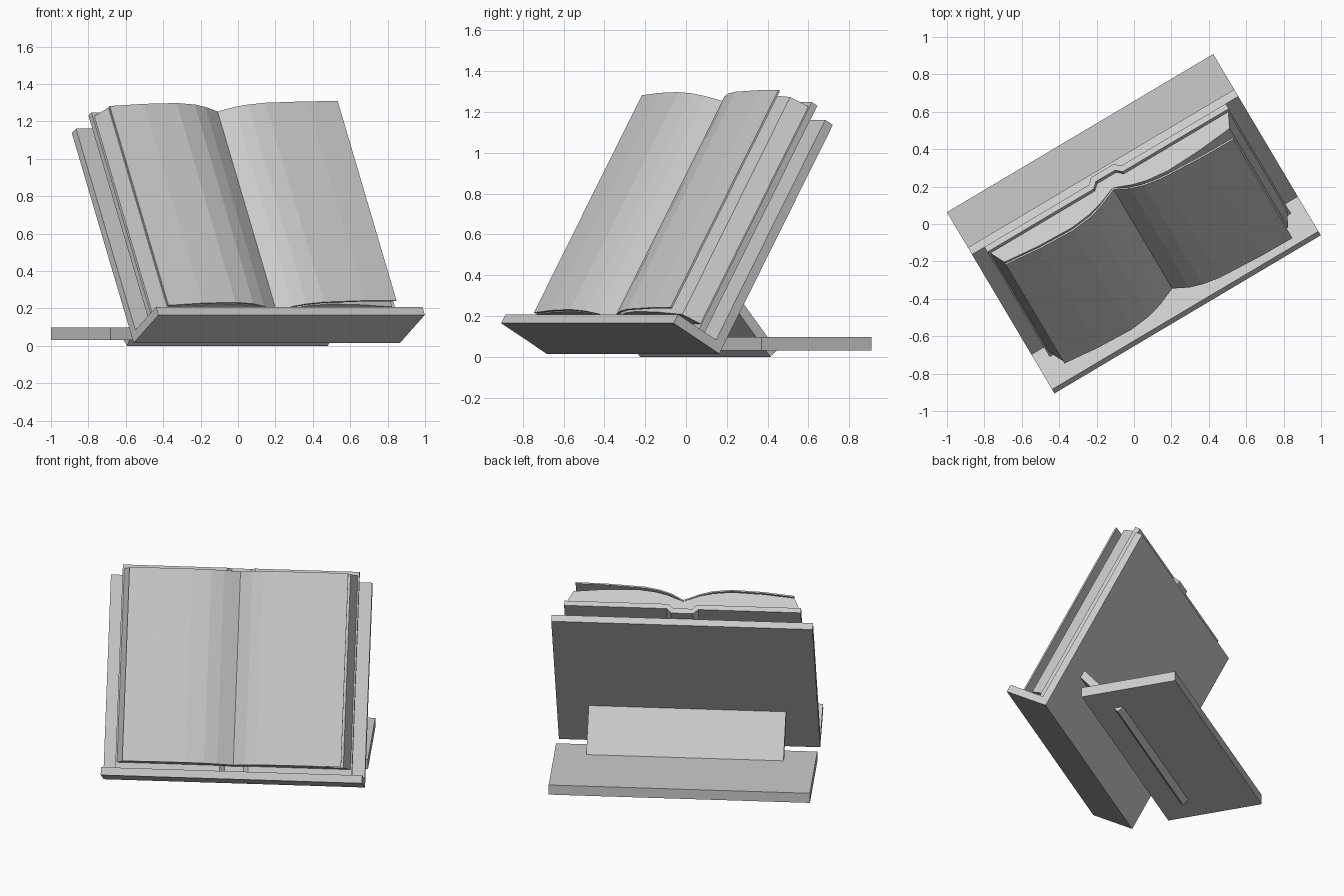
import bpy, bmesh, math
from mathutils import Matrix, Vector

if "Cube" in bpy.data.objects:
    bpy.data.objects.remove(bpy.data.objects["Cube"])

TURN = Matrix.Rotation(math.radians(30.7), 4, 'Z')
CORNER = Vector((0, -0.302, 0.015))     # lower back edge of the tilted stand
# Tilted frame: x = width, y = up the panel, z = out of the panel
C, S = math.cos(math.radians(60)), math.sin(math.radians(60))
TILT = TURN @ Matrix(((1, 0, 0, 0),
                      (0, C, -S, CORNER.y),
                      (0, S, C, CORNER.z),
                      (0, 0, 0, 1)))


def prism(name, pts, vec, matrix):
    """Close a planar profile and extrude it along vec."""
    bm = bmesh.new()
    face = bm.faces.new([bm.verts.new(p) for p in pts])
    res = bmesh.ops.extrude_face_region(bm, geom=[face], use_keep_orig=True)
    verts = [g for g in res['geom'] if isinstance(g, bmesh.types.BMVert)]
    bmesh.ops.translate(bm, verts=verts, vec=vec)
    bmesh.ops.recalc_face_normals(bm, faces=bm.faces)
    bm.transform(matrix)
    mesh = bpy.data.meshes.new(name)
    bm.to_mesh(mesh)
    bm.free()
    ob = bpy.data.objects.new(name, mesh)
    bpy.context.collection.objects.link(ob)
    return ob


def across(name, pts, half, matrix):
    """Side profile (y, z) extruded across the width."""
    return prism(name, [(-half, y, z) for y, z in pts], (2 * half, 0, 0), matrix)


def along(name, pts, s0, s1):
    """Book cross-section (width, height) extruded up the panel."""
    return prism(name, [(u, s0, t) for u, t in pts], (0, s1 - s0, 0), TILT)


def mirror(pts):
    return [(-u, t) for u, t in reversed(pts)]


# Back panel and ledge: one L profile
across('stand_panel_and_ledge',
       [(0, 0), (1.295, 0), (1.295, 0.05), (0.05, 0.05), (0.05, 0.30), (0, 0.30)],
       0.828, TILT)

# Flat base plate
across('base_plate', [(-0.06, 0.03), (0.565, 0.03), (0.565, 0.097), (-0.06, 0.097)],
       0.828, TURN)

# Strut leaning from the base up to the panel
foot = Vector((0.11, 0.0))
up, out = Vector((-0.643, 0.766)), Vector((0.766, 0.643))
across('support_strut',
       [foot, foot + up * 0.41, foot + up * 0.41 + out * 0.05, foot + out * 0.05],
       0.625, TURN)

# Open cover with recessed spine
inner = [(0.06, 0.088), (0.09, 0.12), (0.75, 0.12)]
outer = [(0.07, 0.051), (0.10, 0.084), (0.75, 0.084)]
along('book_cover', mirror(inner) + inner + outer[::-1] + mirror(outer)[::-1],
      0.052, 1.355)

# Page block following the cover
top = [(0.10, 0.205), (0.18, 0.228), (0.30, 0.243), (0.50, 0.235), (0.70, 0.213)]
bottom = [(0.06, 0.089), (0.09, 0.121), (0.74, 0.121)]
along('page_block',
      mirror(top) + [(0, 0.16)] + top + bottom[::-1] + mirror(bottom)[::-1],
      0.10, 1.33)

# Loose top sheets, the right one lifted
left = [(0, 0.172), (-0.10, 0.22), (-0.18, 0.246), (-0.30, 0.262), (-0.50, 0.253), (-0.70, 0.23)]
right = [(0, 0.172), (0.08, 0.22), (0.15, 0.245), (0.25, 0.265), (0.50, 0.28), (0.69, 0.283)]
for name, line in (('left_sheet', left), ('right_sheet', right)):
    along(name, line + [(u, t - 0.01) for u, t in reversed(line)], 0.10, 1.33)
